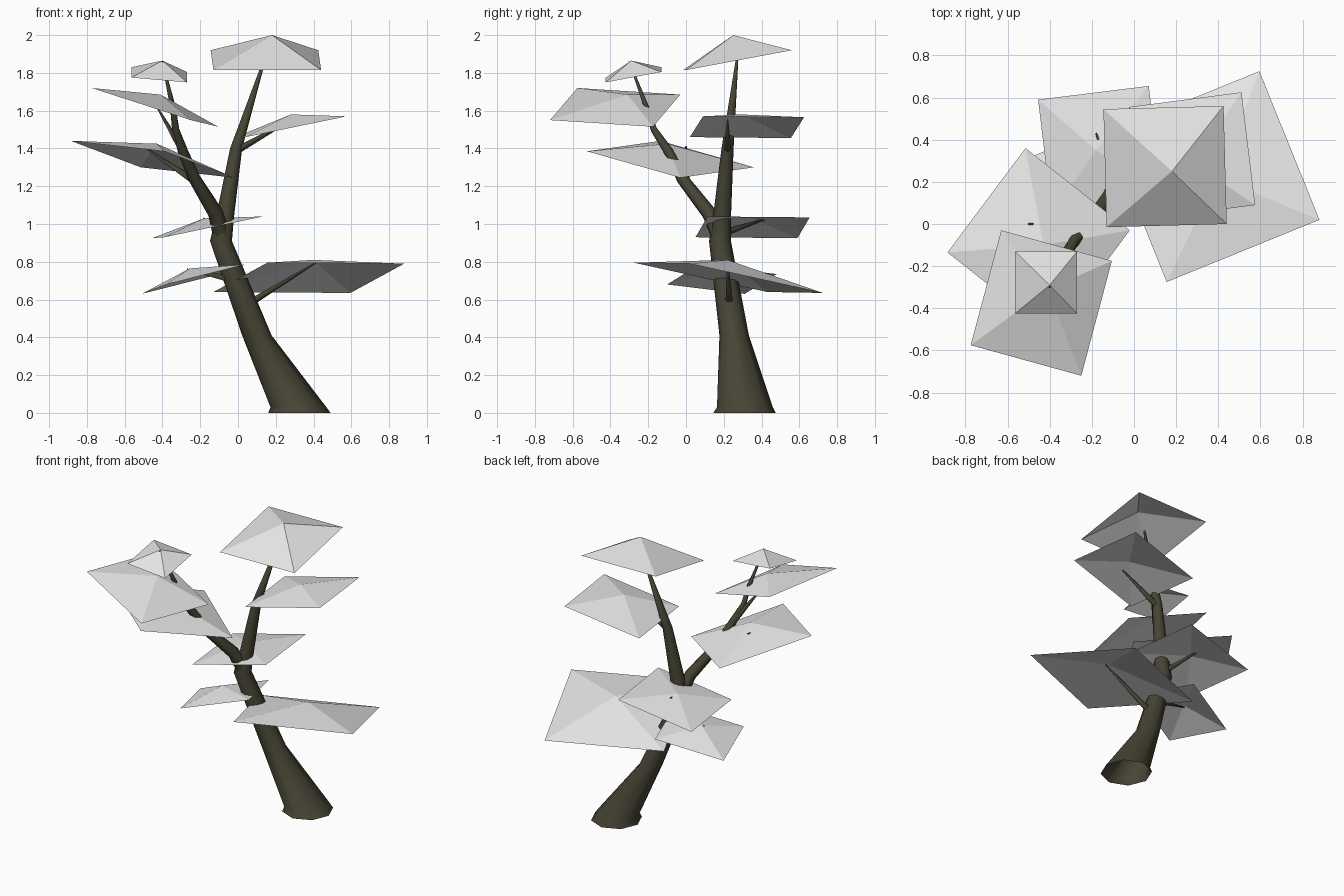
import bpy, bmesh, math
from mathutils import Vector

if "Cube" in bpy.data.objects:
    bpy.data.objects.remove(bpy.data.objects["Cube"])


def material(name, rgb):
    m = bpy.data.materials.new(name)
    m.diffuse_color = (*rgb, 1)
    m.use_nodes = True
    m.node_tree.nodes["Principled BSDF"].inputs["Base Color"].default_value = m.diffuse_color
    return m


BARK = material("dark_bark", (0.062, 0.058, 0.034))
LEAF = material("pale_foliage", (0.78, 0.78, 0.78))


def finish(name, bm, mat, smooth):
    me = bpy.data.meshes.new(name)
    bm.to_mesh(me)
    bm.free()
    me.materials.append(mat)
    for p in me.polygons:
        p.use_smooth = smooth
    ob = bpy.data.objects.new(name, me)
    bpy.context.collection.objects.link(ob)
    return ob


def limb(name, path, sides=6, level=False):
    """Tapered tube through (x, y, z, radius) stations."""
    bm = bmesh.new()
    pts = [Vector(p[:3]) for p in path]
    rings = []
    for i, p in enumerate(path):
        d = pts[min(i + 1, len(pts) - 1)] - pts[max(i - 1, 0)]
        if level:
            d = Vector((0, 0, 1))
        d.normalize()
        side = Vector((0, 1, 0)).cross(d).normalized()
        up = d.cross(side)
        ring = []
        for k in range(sides):
            a = 2 * math.pi * k / sides
            ring.append(bm.verts.new(pts[i] + p[3] * (math.cos(a) * side + math.sin(a) * up)))
        rings.append(ring)
    for lo, hi in zip(rings, rings[1:]):
        for k in range(sides):
            n = (k + 1) % sides
            bm.faces.new((lo[k], lo[n], hi[n], hi[k]))
    bm.faces.new(rings[-1])
    return finish(name, bm, BARK, True)


def canopy(name, a, b, c, apex):
    """Open shallow pyramid; the fourth corner completes the parallelogram a-b-c-d."""
    a, b, c = Vector(a), Vector(b), Vector(c)
    bm = bmesh.new()
    corners = [bm.verts.new(v) for v in (a, b, c, a + c - b)]
    top = bm.verts.new(apex)
    for k in range(4):
        bm.faces.new((corners[k], corners[(k + 1) % 4], top))
    bmesh.ops.recalc_face_normals(bm, faces=bm.faces)
    if sum(f.normal.z for f in bm.faces) < 0:
        bmesh.ops.reverse_faces(bm, faces=bm.faces)
    return finish(name, bm, LEAF, False)


# Leaning trunk with flared foot, running into the right-hand main branch
limb("trunk", [(0.325, 0.31, 0.0, 0.165), (0.32, 0.312, 0.03, 0.148),
               (0.10, 0.255, 0.41, 0.078), (-0.09, 0.18, 0.91, 0.058),
               (-0.07, 0.19, 1.03, 0.048), (-0.01, 0.22, 1.40, 0.032),
               (0.14, 0.27, 1.87, 0.007)], sides=8, level=True)

# Left main branch
limb("left_branch", [(-0.09, 0.17, 0.95, 0.045), (-0.12, 0.12, 1.06, 0.04),
                     (-0.23, -0.02, 1.24, 0.032), (-0.29, -0.09, 1.38, 0.027),
                     (-0.33, -0.17, 1.50, 0.019), (-0.345, -0.21, 1.62, 0.015),
                     (-0.40, -0.30, 1.86, 0.004)])

# Twigs carrying the foliage plates
TWIGS = {
    "upper_left": ((-0.29, -0.09, 1.38), (-0.43, -0.24, 1.62)),
    "mid_left": ((-0.21, 0.0, 1.21), (-0.50, 0.0, 1.41)),
    "upper_right": ((-0.01, 0.22, 1.39), (0.28, 0.22, 1.55)),
    "back": ((-0.09, 0.19, 0.95), (-0.18, 0.43, 1.03)),
    "low_right": ((0.04, 0.23, 0.57), (0.42, 0.22, 0.80)),
    "low_left": ((-0.01, 0.21, 0.70), (-0.27, 0.18, 0.76)),
}
for name, (p, q) in TWIGS.items():
    limb(name + "_twig", [(*p, 0.022), (*q, 0.004)], sides=5)

# Foliage plates
canopy("crown_foliage", (-0.13, -0.015, 1.815), (0.44, 0.0, 1.815),
       (0.425, 0.56, 1.92), (0.18, 0.25, 2.0))
canopy("left_crown_foliage", (-0.565, -0.425, 1.775), (-0.27, -0.425, 1.75),
       (-0.27, -0.13, 1.805), (-0.40, -0.29, 1.865))
canopy("upper_left_foliage", (-0.775, -0.575, 1.72), (-0.25, -0.72, 1.55),
       (-0.105, -0.175, 1.515), (-0.41, -0.31, 1.685))
canopy("mid_left_foliage", (-0.885, -0.135, 1.44), (-0.39, -0.525, 1.385),
       (-0.02, -0.03, 1.245), (-0.43, -0.10, 1.425))
canopy("upper_right_foliage", (0.04, 0.02, 1.46), (0.575, 0.09, 1.57),
       (0.51, 0.625, 1.565), (0.28, 0.29, 1.58))
canopy("back_foliage", (-0.39, 0.05, 0.93), (0.135, 0.115, 1.04),
       (0.07, 0.655, 1.035), (-0.18, 0.35, 1.03))
canopy("low_right_foliage", (0.155, -0.275, 0.795), (0.88, 0.02, 0.79),
       (0.595, 0.725, 0.635), (0.395, 0.22, 0.81))
canopy("low_left_foliage", (-0.38, -0.10, 0.68), (0.035, 0.07, 0.785),
       (-0.095, 0.48, 0.735), (-0.255, 0.19, 0.765))
